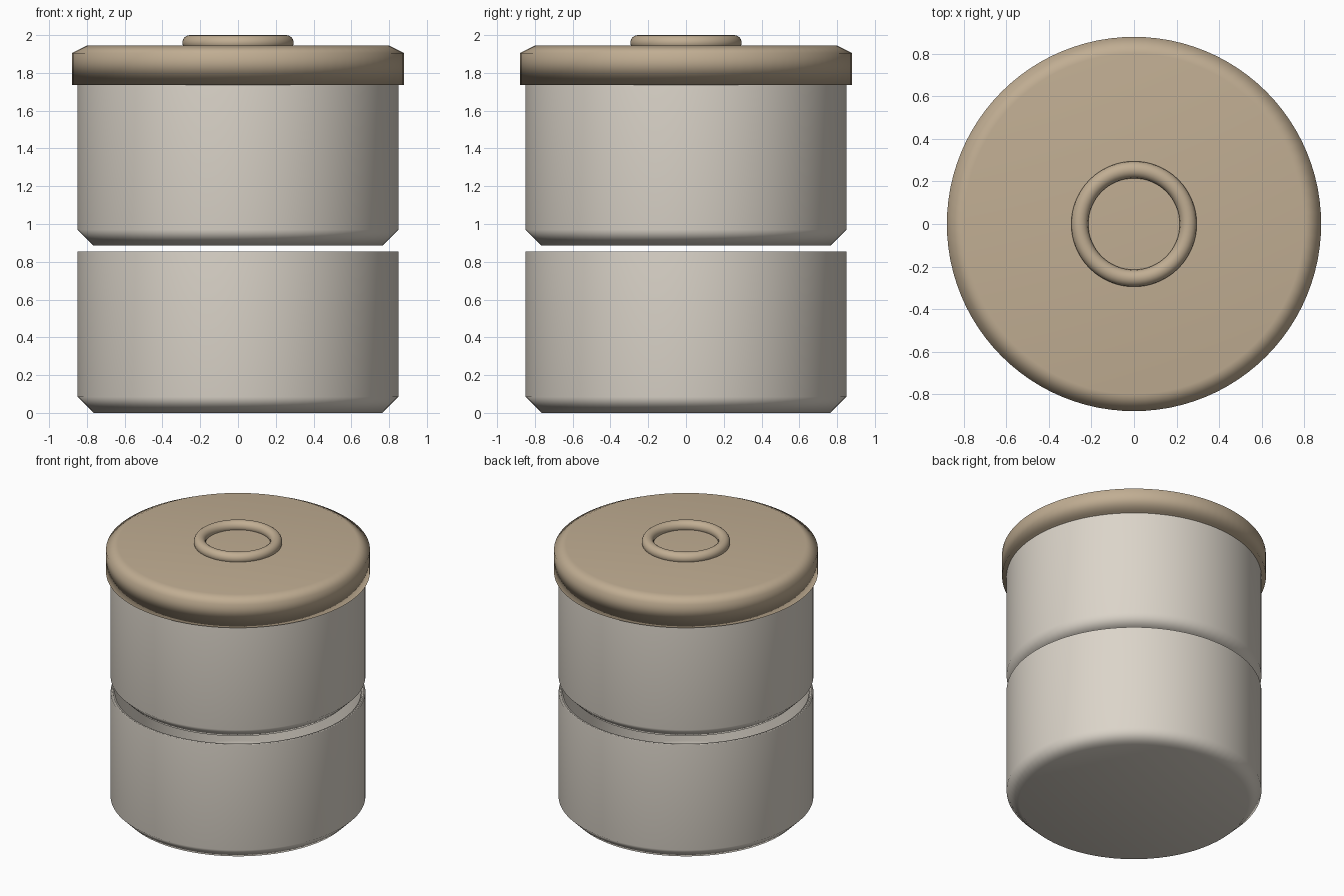
import bpy, bmesh, math
from mathutils import Matrix, Vector

default = bpy.data.objects.get("Cube")
if default:
    bpy.data.objects.remove(default, do_unlink=True)

SIDES = 96


def make_material(name, rgb):
    mat = bpy.data.materials.new(name)
    mat.use_nodes = True
    color = (*rgb, 1.0)
    mat.diffuse_color = color
    mat.node_tree.nodes["Principled BSDF"].inputs["Base Color"].default_value = color
    return mat


def turned(name, profile, mat):
    """Turn an (r, z) profile around the z axis, area-weighted smooth."""
    bm = bmesh.new()
    verts = [bm.verts.new((r, 0, z)) for r, z in profile]
    edges = [bm.edges.new(pair) for pair in zip(verts, verts[1:])]
    bmesh.ops.spin(bm, geom=verts + edges, cent=(0, 0, 0), axis=(0, 0, 1),
                   angle=math.tau, steps=SIDES, use_merge=True)
    bmesh.ops.remove_doubles(bm, verts=bm.verts, dist=1e-4)
    bmesh.ops.recalc_face_normals(bm, faces=bm.faces)
    for face in bm.faces:
        face.smooth = True
    mesh = bpy.data.meshes.new(name)
    bm.to_mesh(mesh)
    bm.free()
    mesh.materials.append(mat)
    obj = bpy.data.objects.new(name, mesh)
    bpy.context.collection.objects.link(obj)
    weighted = obj.modifiers.new("weighted_normals", 'WEIGHTED_NORMAL')
    weighted.mode = 'FACE_AREA'
    return obj


cream = make_material("warm_cream", (0.71, 0.66, 0.585))
tan = make_material("light_tan", (0.53, 0.42, 0.29))

# Two open containers with chamfered bases, stacked with a small gap
R, H, CHAMFER, WALL = 0.85, 0.855, 0.085, 0.03
inner = R - WALL
for name, base in (("lower_container", 0.0), ("upper_container", 0.885)):
    profile = [(0, 0), (R - CHAMFER, 0), (R, CHAMFER), (R, H), (inner, H),
               (inner, WALL + CHAMFER), (inner - CHAMFER, WALL), (0, WALL)]
    turned(name, [(r, z + base) for r, z in profile], cream)

# Solid lid with a sloped top edge
turned("lid", [(0, 1.735), (0.88, 1.735), (0.88, 1.905),
               (0.80, 1.945), (0, 1.945)], tan)

# Ring grip, partly sunk into the lid
bpy.ops.mesh.primitive_torus_add(major_radius=0.255, minor_radius=0.04,
                                 major_segments=64, minor_segments=16,
                                 location=(0, 0, 1.96))
ring = bpy.context.object
ring.name = "lid_ring"
ring.data.materials.append(tan)
bpy.ops.object.shade_smooth()
